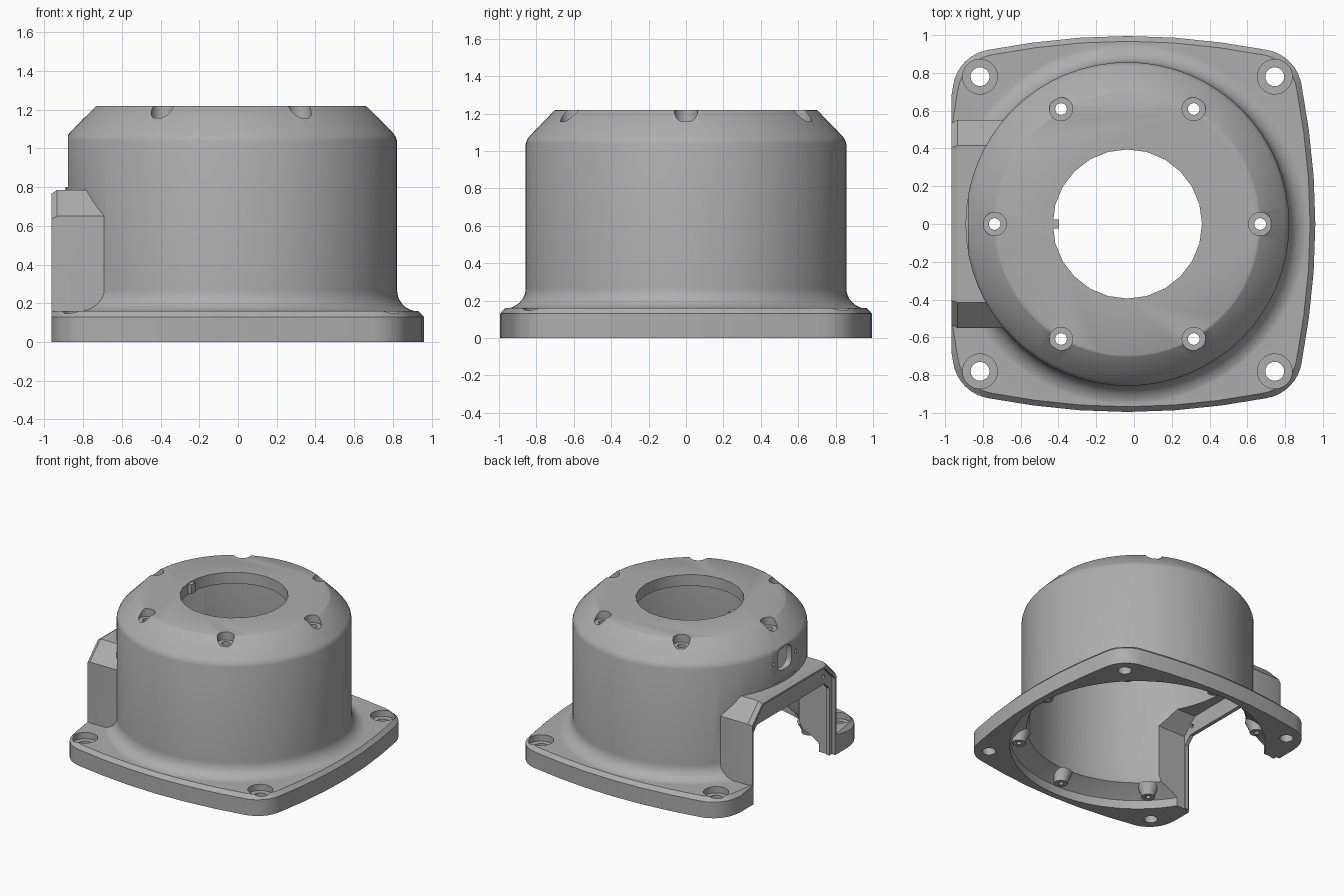
import bpy, bmesh, math
from mathutils import Matrix

if "Cube" in bpy.data.objects:
    bpy.data.objects.remove(bpy.data.objects["Cube"])

CX = -0.035  # body axis offset from the middle


def loft(name, rings):
    """Closed solid skinned through rings of equal point count."""
    bm = bmesh.new()
    vs = [[bm.verts.new(p) for p in r] for r in rings]
    n = len(vs[0])
    for a, b in zip(vs, vs[1:]):
        for i in range(n):
            j = (i + 1) % n
            bm.faces.new((a[i], a[j], b[j], b[i]))
    bm.faces.new(vs[0])
    bm.faces.new(vs[-1])
    bmesh.ops.recalc_face_normals(bm, faces=bm.faces)
    me = bpy.data.meshes.new(name)
    bm.to_mesh(me)
    bm.free()
    ob = bpy.data.objects.new(name, me)
    bpy.context.collection.objects.link(ob)
    return ob


def lathe(name, profile, x=0, y=0, segs=64):
    t = [2 * math.pi * i / segs for i in range(segs)]
    return loft(name, [[(x + r * math.cos(a), y + r * math.sin(a), z) for a in t]
                       for r, z in profile])


def box(name, x0, x1, y0, y1, z0, z1):
    return loft(name, [[(x0, y0, z), (x1, y0, z), (x1, y1, z), (x0, y1, z)] for z in (z0, z1)])


def arch(w, top, cut, x, z0):
    """Chamfered doorway outline in the side plane."""
    return [(x, -w, z0), (x, w, z0), (x, w, top - cut), (x, w - cut, top),
            (x, -w + cut, top), (x, -w, top - cut)]


def combine(target, tools, op):
    for tool in tools:
        m = target.modifiers.new("combine", 'BOOLEAN')
        m.operation, m.solver, m.object = op, 'EXACT', tool
        bpy.context.view_layer.objects.active = target
        bpy.ops.object.modifier_apply(modifier=m.name)
        bpy.data.objects.remove(tool)


def plate_ring(inset, z):
    """Rounded square with gently bulged sides."""
    pts = []
    for q in range(4):
        side = [(0.995 - 0.068 * (t / 0.70) ** 2, t) for t in (-0.5, -0.25, 0, 0.25, 0.5)]
        side += [(0.70 + 0.225 * math.cos(math.radians(a)), 0.70 + 0.225 * math.sin(math.radians(a)))
                 for a in range(9, 82, 9)]
        c, s = [(1, 0), (0, 1), (-1, 0), (0, -1)][q]
        for x, y in side:
            k = 1 - inset
            pts.append(((x * c - y * s) * k, (x * s + y * c) * k, z))
    return pts


# Outer solid: base flange, drum with foot fillet, side box
housing = loft("housing", [plate_ring(0, 0), plate_ring(0, 0.13), plate_ring(0.028, 0.16)])
foot = [(0.857 + 0.11 * (1 - math.cos(math.radians(a))), 0.268 - 0.11 * math.sin(math.radians(a)))
        for a in range(88, -1, -11)]
drum = lathe("drum", [(0.963, 0.05)] + foot + [(0.857, 1.04), (0.850, 1.06), (0.838, 1.078),
                                               (0.705, 1.215), (0.695, 1.22)])
side_box = loft("side_box", [arch(0.535, 0.765, 0.13, -0.93, 0.03), arch(0.55, 0.785, 0.135, -0.90, 0.03),
                             arch(0.55, 0.785, 0.135, -0.4, 0.03)])
combine(housing, [drum, side_box], 'UNION')

# Hollow interior, side trim, doorway, cover recess and sensor pad
cuts = [
    lathe("interior", [(0.945, -0.1), (0.945, 0.07), (0.88, 0.115), (0.82, 0.15), (0.80, 0.2),
                       (0.80, 1.03), (0.70, 1.13)]),
    lathe("top_opening", [(0.395, 1.0), (0.395, 1.4)], segs=24),
    box("side_trim", -1.3, -0.93, -1.2, 1.2, -0.2, 0.9),
    loft("box_cavity", [arch(0.50, 0.735, 0.12, x, -0.1) for x in (-0.87, -0.5)]),
    loft("doorway", [arch(0.49, 0.60, 0.06, x, -0.1) for x in (-1.1, -0.8)]),
    loft("cover_recess", [arch(0.52, 0.75, 0.13, x, -0.1) for x in (-1.1, -0.90)]),
    box("pad_trim", -1.2, -0.843, -0.4, 0.4, 0.80, 1.3),
]


def side_hole(name, rx, rz, y, z, x0, x1, segs, power=1):
    """Hole running along x; a power below 1 squares it off."""
    ring = []
    for i in range(segs):
        a = 2 * math.pi * i / segs
        c, s = math.cos(a), math.sin(a)
        ring.append((y + rx * math.copysign(abs(c) ** power, c), z + rz * math.copysign(abs(s) ** power, s)))
    return loft(name, [[(x, u, v) for u, v in ring] for x in (x0, x1)])


cuts.append(side_hole("sensor_hole", 0.09, 0.09, 0, 0.96, -1, -0.7, 32, 0.6))
for s in (-1, 1):
    cuts.append(side_hole("sensor_screw", 0.016, 0.016, s * 0.14, 0.96, -1, -0.7, 12))
    cuts.append(side_hole("cover_screw", 0.016, 0.016, s * 0.41, 0.665, -1, -0.85, 12))
    # Corner mounting holes with counterbores
    for x in (-0.78, 0.78):
        cuts.append(lathe("mount_hole", [(0.05, -0.1), (0.05, 0.4)], x, s * 0.78, 24))
        cuts.append(lathe("mount_bore", [(0.092, 0.11), (0.092, 0.4)], x, s * 0.78, 32))
# Six screw pockets around the crown
for i in range(6):
    a = math.radians(60 * i)
    x, y = 0.703 * math.cos(a), 0.703 * math.sin(a)
    cuts.append(lathe("crown_hole", [(0.031, 0.9), (0.031, 1.4)], x, y, 20))
    cuts.append(lathe("crown_bore", [(0.062, 1.157), (0.062, 1.4)], x, y, 24))
combine(housing, cuts, 'DIFFERENCE')

# Locating tooth in the top opening and inner screw bosses
adds = [box("tooth", -0.42, -0.362, -0.025, 0.025, 1.14, 1.215)]
holes = []
for i in range(8):
    if i == 4:
        continue
    a = math.radians(45 * i)
    x, y = 0.88 * math.cos(a), 0.88 * math.sin(a)
    adds.append(lathe("boss", [(0.05, 0.06), (0.055, 0.09), (0.085, 0.15)], x, y, 20))
    holes.append(lathe("boss_hole", [(0.02, -0.1), (0.02, 0.12)], x, y, 12))
combine(housing, adds, 'UNION')
combine(housing, holes, 'DIFFERENCE')

# Placement, shading and colour
housing.data.transform(Matrix.Translation((CX, 0, 0)))
grey = bpy.data.materials.new("cast grey")
grey.diffuse_color = (0.42, 0.42, 0.42, 1)
grey.use_nodes = True
grey.node_tree.nodes["Principled BSDF"].inputs["Base Color"].default_value = grey.diffuse_color
housing.data.materials.clear()
housing.data.materials.append(grey)
for p in housing.data.polygons:
    p.material_index = 0
bpy.ops.object.select_all(action='DESELECT')
housing.select_set(True)
bpy.context.view_layer.objects.active = housing
bpy.ops.object.shade_smooth_by_angle(angle=math.radians(30))
